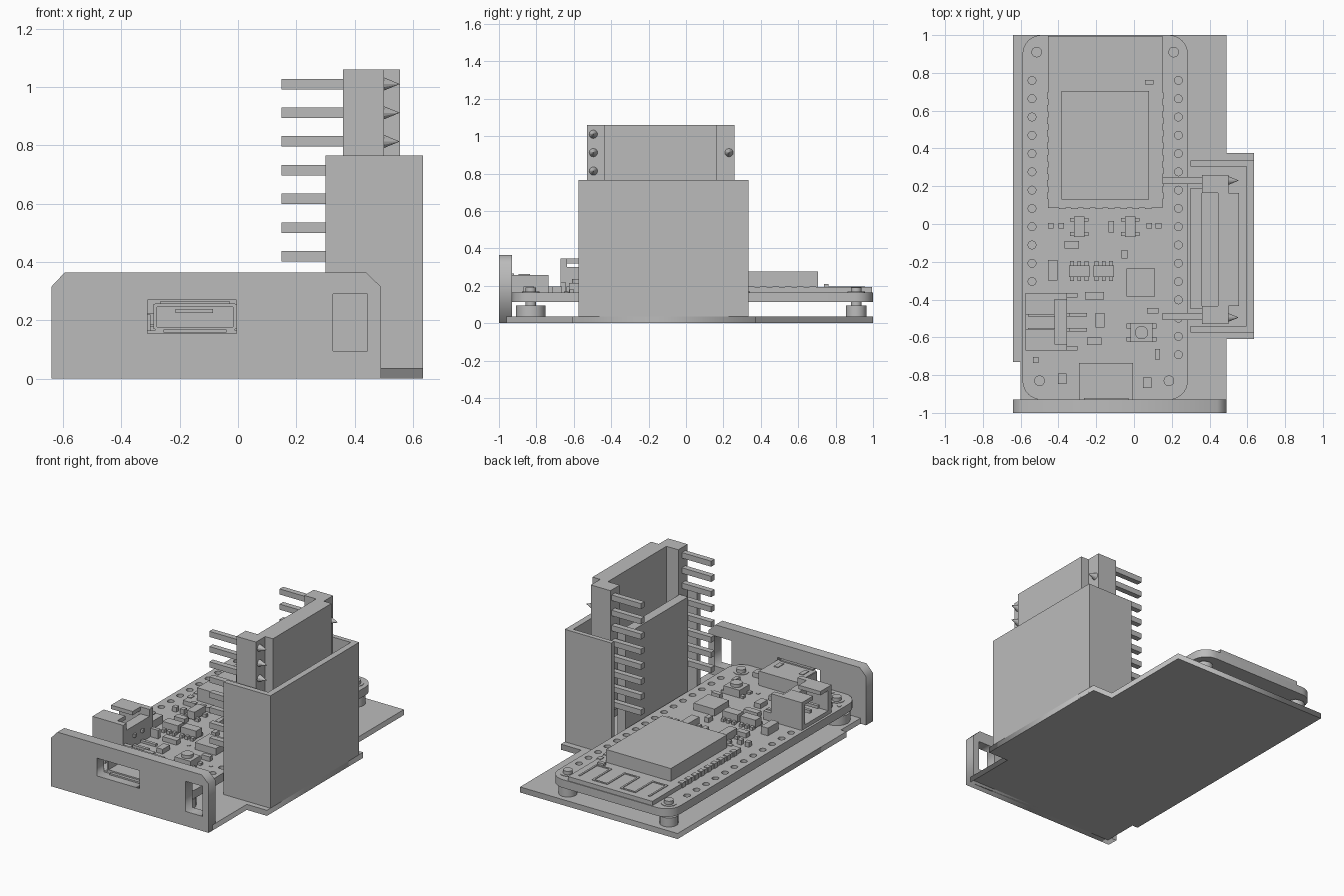
import bpy, bmesh, math
from mathutils import Matrix, Vector

if "Cube" in bpy.data.objects:
    bpy.data.objects.remove(bpy.data.objects["Cube"])

grey = bpy.data.materials.new("plain_grey")
grey.use_nodes = True
colour = (0.5, 0.5, 0.5, 1)
grey.diffuse_color = colour
grey.node_tree.nodes["Principled BSDF"].inputs["Base Color"].default_value = colour


def add_object(name, mesh):
    mesh.name = name
    mesh.materials.clear()
    mesh.materials.append(grey)
    obj = bpy.data.objects.new(name, mesh)
    bpy.context.collection.objects.link(obj)
    return obj


def boxes(name, extents):
    """One object from blocks given as (x0, x1, y0, y1, z0, z1)."""
    bm = bmesh.new()
    for x0, x1, y0, y1, z0, z1 in extents:
        place = Matrix.Translation(((x0 + x1) / 2, (y0 + y1) / 2, (z0 + z1) / 2))
        size = Matrix.Diagonal((x1 - x0, y1 - y0, z1 - z0, 1))
        bmesh.ops.create_cube(bm, size=1, matrix=place @ size)
    mesh = bpy.data.meshes.new(name)
    bm.to_mesh(mesh)
    bm.free()
    return add_object(name, mesh)


def chips(name, items, z0, z1):
    """Blocks given by centre and size in plan."""
    return boxes(name, [(x - w / 2, x + w / 2, y - d / 2, y + d / 2, z0, z1)
                        for x, y, w, d in items])


def cones(name, spots, r1, r2, depth, turn=Matrix(), sides=20):
    bm = bmesh.new()
    for spot in spots:
        bmesh.ops.create_cone(bm, cap_ends=True, segments=sides, radius1=r1, radius2=r2,
                              depth=depth, matrix=Matrix.Translation(spot) @ turn)
    mesh = bpy.data.meshes.new(name)
    bm.to_mesh(mesh)
    bm.free()
    return add_object(name, mesh)


def rect(x0, x1, y0, y1, r=0):
    if not r:
        return [(x0, y0), (x1, y0), (x1, y1), (x0, y1)]
    points = []
    corners = [(x1 - r, y1 - r), (x0 + r, y1 - r), (x0 + r, y0 + r), (x1 - r, y0 + r)]
    for quarter, (cx, cy) in enumerate(corners):
        for step in range(9):
            a = (quarter + step / 8) * math.pi / 2
            points.append((cx + r * math.cos(a), cy + r * math.sin(a)))
    return points


def circle(x, y, r, sides=16):
    angles = [i * math.tau / sides for i in range(sides)]
    return [(x + r * math.cos(a), y + r * math.sin(a)) for a in angles]


def sheet(name, outlines, low, high, upright=False):
    """Extruded outline with holes, lying flat (z range) or upright (y range)."""
    curve = bpy.data.curves.new(name + "_outline", "CURVE")
    curve.dimensions = "2D"
    curve.fill_mode = "BOTH"
    curve.extrude = (high - low) / 2
    for points in outlines:
        spline = curve.splines.new("POLY")
        spline.points.add(len(points) - 1)
        for p, (a, b) in zip(spline.points, points):
            p.co = (a, b, 0, 1)
        spline.use_cyclic_u = True
    helper = bpy.data.objects.new(name + "_outline", curve)
    bpy.context.collection.objects.link(helper)
    bpy.context.view_layer.update()
    mesh = bpy.data.meshes.new_from_object(helper)
    bpy.data.objects.remove(helper)
    middle = (low + high) / 2
    if upright:
        mesh.transform(Matrix.Translation((0, middle, 0)) @ Matrix.Rotation(math.pi / 2, 4, "X"))
    else:
        mesh.transform(Matrix.Translation((0, 0, middle)))
    return add_object(name, mesh)


# Base plate with side extension and a front corner notch
sheet("base_plate", [[(-.6, -.96), (.49, -.96), (.49, -.61), (.635, -.61), (.635, .375),
                      (.49, .375), (.49, 1), (-.64, 1), (-.64, -.73), (-.6, -.73)]], 0, .036)

# Front panel with port and switch openings
sheet("front_panel", [[(-.64, 0), (.49, 0), (.49, .315), (.44, .363), (-.595, .363), (-.64, .315)],
                      rect(-.31, -.005, .155, .27), rect(.325, .445, .095, .29)],
      -1, -.93, upright=True)

# Side box: three full walls and an inner wall with a slot at each end
BOX = .765
boxes("side_box", [(.595, .635, -.575, .335, 0, BOX),
                   (.30, .60, -.575, -.54, 0, BOX),
                   (.30, .60, .305, .335, 0, BOX),
                   (.30, .36, -.45, .19, 0, BOX)])

# Display module standing in the box
boxes("module_rails", [(.36, .50, -.53, -.435, .27, 1.06), (.36, .50, .165, .26, .27, 1.06)])
boxes("module_body", [(.445, .54, -.435, .165, .27, 1.06)])
boxes("module_face", [(.54, .555, -.435, .165, .27, 1.06)])
PIN_ROWS = [1.01 - .0985 * i for i in range(8)]
boxes("module_pins", [(.15, .37, y - .018, y + .018, z - .018, z + .018)
                      for y in (-.49, .23) for z in PIN_ROWS])
cones("module_spikes", [(.527, -.495, z) for z in PIN_ROWS[:3]] + [(.527, .23, PIN_ROWS[1])],
      .023, 0, .056, Matrix.Rotation(math.pi / 2, 4, "Y"), 12)

# Circuit board with header and mounting holes
BOTTOM, TOP = .112, .165
back_mounts = [(-.515, .91), (.21, .91)]
front_mounts = [(-.5, -.83), (.185, -.83)]
pitch = .0968
holes = [circle(-.54, .76 - pitch * i, .021) for i in range(12)]
holes += [circle(.235, .76 - pitch * i, .021) for i in range(16)]
sheet("circuit_board", [rect(-.59, .285, -.93, 1, .1)] + holes, BOTTOM, TOP)

# Standoffs and locating pegs
for label, mounts, radius in (("back", back_mounts, .055), ("front", front_mounts, .08)):
    cones(label + "_standoffs", [(x, y, .064) for x, y in mounts], radius, radius, .06)
    cones(label + "_pegs", [(x, y, .14) for x, y in mounts], .028, .028, .1)
    cones(label + "_mount_rings", [(x, y, TOP) for x, y in mounts], .046, .046, .006)

# Radio module with shield, edge pads and antenna trace
MODULE = .193
boxes("radio_board", [(-.455, .15, .085, .995, TOP, MODULE)])
boxes("radio_shield", [(-.385, .08, .13, .705, MODULE, .276)])
side_pads = [(x, .15 + .066 * i, .03, .035) for x in (-.445, .14) for i in range(9)]
end_pads = [(-.38 + .065 * i, .092, .035, .025) for i in range(8)]
chips("radio_pads", side_pads + end_pads, TOP, MODULE + .004)
trace = [(-.4 + .1 * i, .86, .012, .18) for i in range(6)]
trace += [(-.35 + .1 * i, .95 if i % 2 else .77, .11, .012) for i in range(5)]
chips("antenna_trace", trace, MODULE, MODULE + .004)
chips("antenna_part", [(.08, .75, .045, .025)], MODULE, .21)

# Charging port: hollow shell, tongue, and latch springs
boxes("port_shell", [(-.285, -.01, -.93, -.735, .245, .258),
                     (-.285, -.01, -.93, -.735, .165, .177),
                     (-.29, -.277, -.93, -.735, .17, .255),
                     (-.018, -.005, -.93, -.735, .17, .255),
                     (-.285, -.01, -.75, -.735, .165, .258),
                     (-.255, -.04, -.95, -.92, .158, .168),
                     (-.265, -.03, -.95, -.92, .256, .266)])
boxes("port_tongue", [(-.215, -.085, -.92, -.74, .225, .238)])
chips("port_latches", [(-.24, -.865, .03, .06), (-.06, -.865, .03, .06)], .258, .262)

# Battery socket, open toward the side
boxes("battery_socket", [(-.575, -.355, -.67, -.365, TOP, .19),
                         (-.575, -.355, -.40, -.365, TOP, .345),
                         (-.575, -.355, -.67, -.635, TOP, .345),
                         (-.42, -.355, -.67, -.365, TOP, .30),
                         (-.575, -.42, -.48, -.365, .32, .345),
                         (-.575, -.42, -.67, -.555, .32, .345),
                         (-.40, -.30, -.39, -.365, TOP, .22),
                         (-.40, -.30, -.67, -.645, TOP, .22)])
boxes("battery_pins", [(-.56, -.34, y - .01, y + .01, .23, .25) for y in (-.48, -.56)]
      + [(-.36, -.25, y - .01, y + .01, TOP, .18) for y in (-.48, -.56)])

# Transistors and regulators with legs
tall = [(-.29, -.015), (-.02, -.015)]
wide = [(-.29, -.25), (-.16, -.25)]
chips("transistors", [(x, y, .055, .11) for x, y in tall], .175, .225)
chips("regulators", [(x, y, .11, .06) for x, y in wide], .175, .225)
chips("transistor_legs", [(x + s * .035, y + t * .038, .03, .02)
                          for x, y in tall for s in (-1, 1) for t in (-1, 1)], TOP, .185)
chips("regulator_legs", [(x + t * .038, y + s * .038, .02, .03)
                         for x, y in wide for s in (-1, 1) for t in (-1, 0, 1)], TOP, .185)
chips("usb_chip", [(.035, -.31, .15, .15)], TOP, .21)
chips("diode", [(-.43, -.245, .05, .11)], TOP, .215)

# Push button
chips("button_body", [(.04, -.575, .115, .1)], TOP, .215)
chips("button_feet", [(.04, -.575 + s * .035, .16, .025) for s in (-1, 1)], TOP, .18)
cones("button_cap", [(.04, -.575, .22)], .035, .035, .03)

# Small resistors, capacitors and lamps
small = [(-.12, -.015, .03, .06), (.08, -.01, .03, .03), (.13, -.01, .03, .03),
         (-.44, -.01, .03, .03), (-.385, -.01, .03, .03), (-.33, -.11, .075, .04),
         (-.05, -.16, .03, .045), (-.21, -.38, .1, .04), (.1, -.46, .06, .03),
         (-.21, -.62, .075, .04), (-.18, -.51, .045, .075), (.125, -.69, .025, .055),
         (-.38, -.82, .045, .055), (.07, -.84, .045, .055), (-.52, -.72, .03, .03)]
chips("small_parts", small, TOP, .195)

# Plated vias
vias = [(.2, .33), (.16, .19), (-.2, -.13), (.06, -.15), (-.39, -.36), (-.1, -.36),
        (.17, -.52), (-.07, -.64), (-.42, -.9), (-.27, -.47), (-.56, -.77)]
cones("vias", [(x, y, TOP) for x, y in vias], .012, .012, .006, sides=12)

# Smooth only the round parts
for obj in bpy.context.collection.objects:
    if obj.name.endswith(("standoffs", "pegs", "cap", "circuit_board")):
        bpy.ops.object.select_all(action="DESELECT")
        obj.select_set(True)
        bpy.context.view_layer.objects.active = obj
        bpy.ops.object.shade_smooth_by_angle(angle=math.radians(35))
